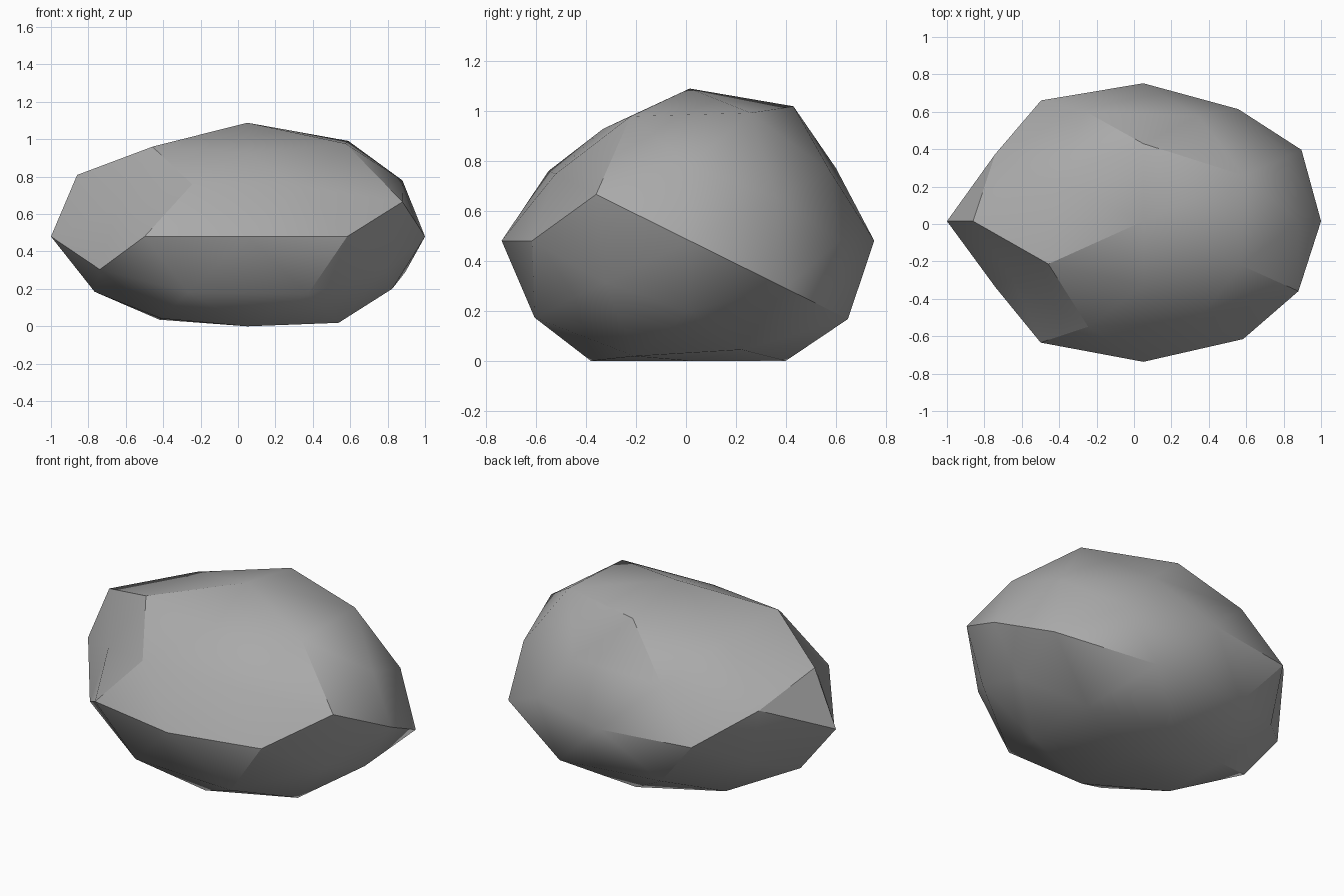
import bpy
import bmesh
import math
from itertools import product
from mathutils import Vector

cube = bpy.data.objects.get("Cube")
if cube:
    bpy.data.objects.remove(cube, do_unlink=True)

CENTRE = Vector((0.05, 0.015, 0.48))
STRETCH = Vector((1.0, 0.73, 0.585))

# Each family is one direction mirrored over the axes, with a bulge
# for every sign combination (plus first, last axis changing fastest).
golden = (1 + math.sqrt(5)) / 2
families = [
    ((1, 0, 0), [.95, 1.05]),
    ((0, 1, 0), [1.01, 1.03]),
    ((0, 0, 1), [1.04, .82]),
    ((1, golden, 0), [.965, 1.015, 1.04, 1.045]),
    ((0, 1, golden), [1.08, 1, .9, 1.03]),
    ((golden, 0, 1), [.975, .91, 1.07, .96]),
    ((golden ** 2, golden, 1), [.95, 1.045, 1.025, .925, .98, .9, .86, .975]),
    ((1, golden ** 2, golden), [.95, 1.07, .91, 1.05, .99, .985, .955, 1.02]),
    ((golden, 1, golden ** 2), [1.08, .92, 1.05, .975, .97, .94, 1.015, .925]),
]


def mirrored(direction):
    """Unit directions for every sign of the non-zero components."""
    options = [(c, -c) if c else (0,) for c in direction]
    return [Vector(p).normalized() for p in product(*options)]


# Geodesic ball
bm = bmesh.new()
bulges = []
for direction, family_bulges in families:
    for unit, bulge in zip(mirrored(direction), family_bulges):
        bulges.append((bm.verts.new(unit), bulge))
bmesh.ops.convex_hull(bm, input=list(bm.verts))

# Push the ball into a lumpy boulder with a flattened underside
for vert, bulge in bulges:
    vert.co = CENTRE + vert.co * STRETCH * bulge
    vert.co.z = max(vert.co.z, 0)
bmesh.ops.recalc_face_normals(bm, faces=list(bm.faces))

mesh = bpy.data.meshes.new("boulder")
bm.to_mesh(mesh)
bm.free()
boulder = bpy.data.objects.new("boulder", mesh)
bpy.context.scene.collection.objects.link(boulder)

# Stone colour
stone = bpy.data.materials.new("grey stone")
stone.use_nodes = True
colour = (0.4, 0.4, 0.4, 1)
stone.diffuse_color = colour
for node in stone.node_tree.nodes:
    if node.type == 'BSDF_PRINCIPLED':
        node.inputs["Base Color"].default_value = colour
        node.inputs["Roughness"].default_value = 0.9
mesh.materials.append(stone)

# Soft facets with crisp ridges
bpy.ops.object.select_all(action='DESELECT')
boulder.select_set(True)
bpy.context.view_layer.objects.active = boulder
bpy.ops.object.shade_smooth_by_angle(angle=math.radians(30))
